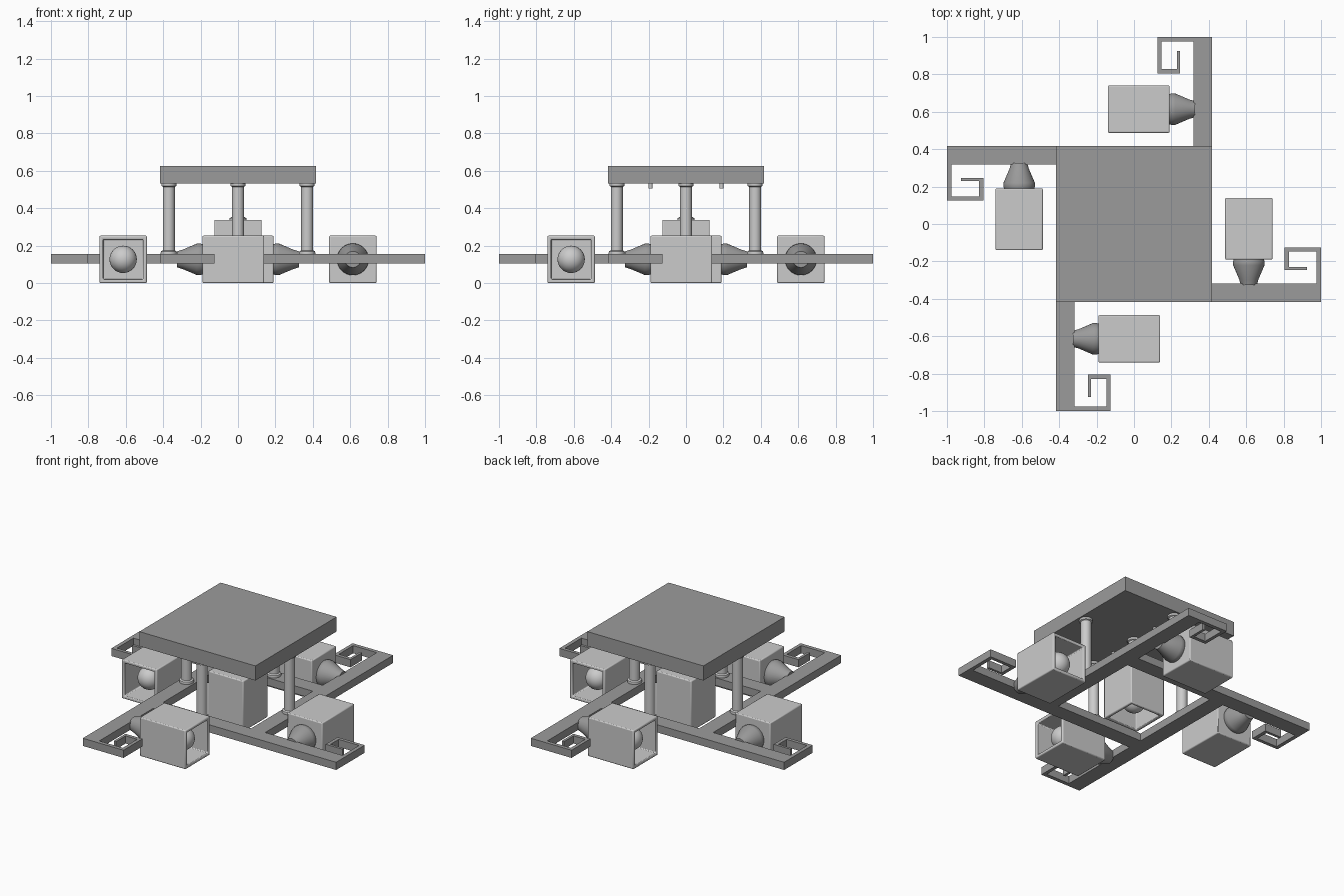
import bpy, bmesh, math
from mathutils import Matrix, Vector

if "Cube" in bpy.data.objects:
    bpy.data.objects.remove(bpy.data.objects["Cube"])

DARK = bpy.data.materials.new("dark_metal")
DARK.diffuse_color = (0.33, 0.33, 0.33, 1)
DARK.use_nodes = True
DARK.node_tree.nodes["Principled BSDF"].inputs["Base Color"].default_value = DARK.diffuse_color


def finish(name, bm, matrix=Matrix(), smooth=False, bevel=0, mat=None):
    bmesh.ops.recalc_face_normals(bm, faces=bm.faces)
    me = bpy.data.meshes.new(name)
    bm.to_mesh(me)
    bm.free()
    if mat:
        me.materials.append(mat)
    ob = bpy.data.objects.new(name, me)
    bpy.context.collection.objects.link(ob)
    ob.matrix_world = matrix
    if bevel:
        mod = ob.modifiers.new("edge_bevel", 'BEVEL')
        mod.width, mod.segments, mod.limit_method = bevel, 2, 'ANGLE'
    if smooth:
        bpy.ops.object.select_all(action='DESELECT')
        ob.select_set(True)
        bpy.context.view_layer.objects.active = ob
        bpy.ops.object.shade_smooth_by_angle(angle=math.radians(35))
    return ob


def lathe(name, profile, matrix=Matrix(), steps=32, mat=None):
    # profile of (radius, z) turned about z
    bm = bmesh.new()
    vs = [bm.verts.new((r, 0, z)) for r, z in profile]
    es = [bm.edges.new(p) for p in zip(vs, vs[1:])]
    bmesh.ops.spin(bm, geom=vs + es, axis=(0, 0, 1), cent=(0, 0, 0),
                   angle=2 * math.pi, steps=steps)
    bmesh.ops.remove_doubles(bm, verts=bm.verts, dist=1e-5)
    return finish(name, bm, matrix, smooth=True, mat=mat)


def prism(name, outline, z0, z1, matrix=Matrix(), mat=None):
    bm = bmesh.new()
    face = bm.faces.new([bm.verts.new((x, y, z0)) for x, y in outline])
    ext = bmesh.ops.extrude_face_region(bm, geom=[face], use_keep_orig=True)
    bmesh.ops.translate(bm, vec=(0, 0, z1 - z0),
                        verts=[g for g in ext["geom"] if isinstance(g, bmesh.types.BMVert)])
    return finish(name, bm, matrix, mat=mat)


HALF, LENGTH, BULB_R, BULB_Z = 0.1265, 0.33, 0.073, 0.22


def shade_and_bulb(prefix, matrix):
    # square shade, closed at local z = 0 and open at +z
    bm = bmesh.new()
    bmesh.ops.create_cube(bm, size=1, matrix=Matrix.Translation((0, 0, LENGTH / 2))
                          @ Matrix.Diagonal((2 * HALF, 2 * HALF, LENGTH, 1)))
    mouth = max(bm.faces, key=lambda f: f.calc_center_median().z)
    bmesh.ops.inset_region(bm, faces=[mouth], thickness=0.02, use_even_offset=True)
    ext = bmesh.ops.extrude_discrete_faces(bm, faces=[mouth])
    for v in ext["faces"][0].verts:
        v.co.z = 0.02
    finish(prefix + "_shade", bm, matrix, smooth=True, bevel=0.006)
    # round bulb on a short neck
    neck = 0.03
    a0 = math.asin(neck / BULB_R)
    prof = [(0, 0.01), (neck, 0.01)]
    for i in range(15):
        a = a0 + (math.pi - a0) * i / 14
        prof.append((BULB_R * math.sin(a) if i < 14 else 0, BULB_Z - BULB_R * math.cos(a)))
    lathe(prefix + "_bulb", prof, matrix)


# top plate
p = 0.418
prism("top_plate", [(-p, -p), (p, -p), (p, p), (-p, p)], 0.537, 0.632, mat=DARK)

# arm outline with its square scroll
arm = [(-0.317, -0.418), (1, -0.418), (1, -0.125), (0.805, -0.125), (0.805, -0.247),
       (0.925, -0.247), (0.925, -0.23), (0.828, -0.23), (0.828, -0.147),
       (0.975, -0.147), (0.975, -0.317), (-0.317, -0.317)]
post = [(0, 0.155), (0.042, 0.155), (0.044, 0.165), (0.042, 0.175), (0.032, 0.18),
        (0.032, 0.52), (0.04, 0.524), (0.04, 0.538), (0, 0.538)]
cup = [(0, -0.135), (0.043, -0.135), (0.052, -0.105), (0.084, -0.03), (0.085, -0.012),
       (0.08, 0.003), (0, 0.003)]

# four turned copies of arm, mid-side post and side lamp
for k, side in enumerate(("front", "right", "back", "left")):
    turn = Matrix.Rotation(k * math.pi / 2, 4, 'Z')
    prism(side + "_arm", arm, 0.11, 0.16, turn, DARK)
    lathe(side + "_post", post, turn @ Matrix.Translation((0, -0.37, 0)))
    lamp = turn @ Matrix.Translation((0.614, -0.19, 0.132)) @ Matrix.Rotation(-math.pi / 2, 4, 'X')
    lathe(side + "_lamp_holder", cup, lamp, mat=DARK)
    shade_and_bulb(side + "_lamp", lamp)

# hanging centre lamp
shade_and_bulb("centre_lamp", Matrix.Translation((0, 0, 0.343)) @ Matrix.Rotation(math.pi, 4, 'X'))
lathe("centre_rod", [(0, 0.338), (0.045, 0.338), (0.045, 0.352), (0.032, 0.36), (0.032, 0.52),
                     (0.04, 0.524), (0.04, 0.538), (0, 0.538)])

# small screws under the plate
for y, name in ((-0.19, "front_screw"), (0.19, "back_screw")):
    lathe(name, [(0, 0.51), (0.011, 0.51), (0.011, 0.538), (0, 0.538)],
          Matrix.Translation((0, y, 0)), 16)

# rest on the ground
bpy.context.view_layer.update()
low = min((o.matrix_world @ Vector(c)).z for o in bpy.data.objects for c in o.bound_box)
for o in bpy.data.objects:
    o.location.z -= low
